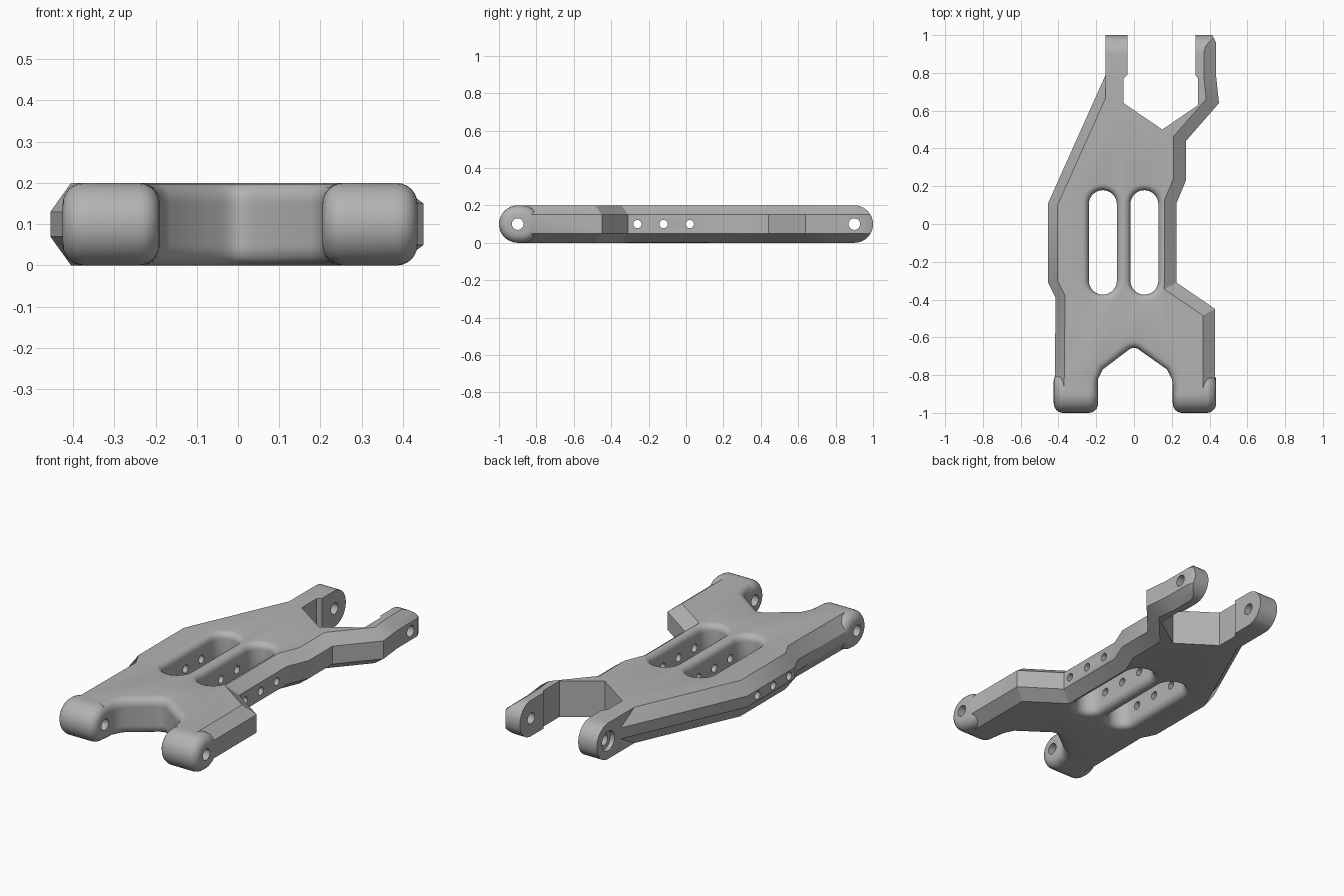
import bpy, bmesh, math
from mathutils import Vector

cube = bpy.data.objects.get("Cube")
if cube:
    bpy.data.objects.remove(cube, do_unlink=True)

T = 0.2  # plate thickness

grey = bpy.data.materials.new("moulded grey")
grey.use_nodes = True
grey.diffuse_color = (0.45, 0.45, 0.45, 1)
grey.node_tree.nodes["Principled BSDF"].inputs["Base Color"].default_value = (0.45, 0.45, 0.45, 1)


def loft(name, rings):
    """Closed solid skinned through equal-length rings of points."""
    bm = bmesh.new()
    loops = [[bm.verts.new(p) for p in ring] for ring in rings]
    n = len(loops[0])
    for a, b in zip(loops, loops[1:]):
        for i in range(n):
            bm.faces.new((a[i], a[(i + 1) % n], b[(i + 1) % n], b[i]))
    bm.faces.new(loops[0][::-1])
    bm.faces.new(loops[-1])
    bmesh.ops.recalc_face_normals(bm, faces=bm.faces)
    mesh = bpy.data.meshes.new(name)
    bm.to_mesh(mesh)
    bm.free()
    ob = bpy.data.objects.new(name, mesh)
    bpy.context.collection.objects.link(ob)
    mesh.materials.append(grey)
    return ob


def fillet(s, r):
    """Inset of a quarter round of radius r at depth s."""
    return r - math.sqrt(r * r - (r - s) ** 2) if s < r else 0


def chamfer(s, w, h):
    return w * max(0, 1 - s / h)


def stadium(r, a, b, steps=16):
    """Slot outline: half circles of radius r about a and b on the second axis."""
    pts = []
    for centre, start in ((b, 0), (a, math.pi)):
        for i in range(steps + 1):
            t = start + math.pi * i / steps
            pts.append((r * math.cos(t), centre + r * math.sin(t)))
    return pts


def combine(target, tool, operation):
    mod = target.modifiers.new(operation, 'BOOLEAN')
    mod.operation, mod.object, mod.solver = operation, tool, 'EXACT'
    graph = bpy.context.evaluated_depsgraph_get()
    mesh = bpy.data.meshes.new_from_object(target.evaluated_get(graph))
    target.modifiers.clear()
    target.data = mesh
    bpy.data.objects.remove(tool, do_unlink=True)


def drill(target, x, y, r, length):
    bpy.ops.mesh.primitive_cylinder_add(vertices=24, radius=r, depth=length,
                                        location=(x, y, T / 2), rotation=(0, math.pi / 2, 0))
    tool = bpy.context.object
    tool.data.materials.append(grey)
    bpy.context.view_layer.update()
    combine(target, tool, 'DIFFERENCE')


# Edge treatments: each gives the inset at a depth below the face
plain = lambda s: 0
lip = lambda s: fillet(s, 0.04)
left = lambda s: chamfer(s, 0.05, 0.07)
right = lambda s: chamfer(s, 0.065, 0.05)
tip = lambda s: chamfer(s, 0.05, 0.05)

# Plan outline, counter-clockwise; the treatment belongs to the edge that follows
outline = [
    (-0.42, -0.885, plain), (-0.195, -0.885, lip), (-0.19, -0.82, lip), (-0.165, -0.77, lip),
    (-0.04, -0.675, lip), (-0.02, -0.66, lip), (0.0, -0.655, lip), (0.02, -0.66, lip),
    (0.04, -0.675, lip), (0.175, -0.77, lip), (0.2, -0.82, lip), (0.21, -0.885, plain),
    (0.43, -0.885, right), (0.43, -0.45, right), (0.225, -0.31, right), (0.225, 0.11, right),
    (0.275, 0.23, right), (0.275, 0.44, right), (0.45, 0.64, right), (0.435, 0.78, right),
    (0.434, 0.96, tip), (0.405, 1.02, plain), (0.325, 1.02, plain), (0.325, 0.79, plain),
    (0.34, 0.77, plain), (0.34, 0.63, plain), (0.15, 0.5, plain), (-0.055, 0.64, plain),
    (-0.055, 0.77, plain), (-0.035, 0.79, plain), (-0.035, 1.02, plain), (-0.15, 1.02, plain),
    (-0.15, 0.79, left), (-0.455, 0.11, left), (-0.455, -0.31, left), (-0.415, -0.39, left),
]


def inset_ring(depth, z):
    """Outline with every edge moved inwards by its own inset."""
    lines = []
    for i, (x, y, rule) in enumerate(outline):
        x2, y2, _ = outline[(i + 1) % len(outline)]
        n = Vector((y - y2, x2 - x)).normalized()
        lines.append((n, n.dot(Vector((x, y))) + rule(depth)))
    ring = []
    for i in range(len(lines)):
        (m, c), (n, d) = lines[i - 1], lines[i]
        det = m.x * n.y - m.y * n.x
        ring.append(((c * n.y - d * m.y) / det, (m.x * d - n.x * c) / det, z))
    return ring


# Main plate
depths = [0, 0.003, 0.01, 0.022, 0.04, 0.05, 0.07]
levels = [(s, s) for s in depths] + [(s, T - s) for s in reversed(depths)]
arm = loft("suspension_arm", [inset_ring(s, z) for s, z in levels])

# Rounded front pivot lugs
R = 0.05
steps = [R * (1 - math.cos(math.pi / 2 * i / 6)) for i in range(7)]
for x0, x1 in ((-0.425, -0.19), (0.205, 0.435)):
    stations = [(s, x0 + s) for s in steps] + [(s, x1 - s) for s in reversed(steps)]
    lug = loft("front_lug", [[(x, y, T / 2 + z) for z, y in
                              stadium(T / 2 - fillet(s, R), -0.9, -0.88)] for s, x in stations])
    combine(arm, lug, 'UNION')

# Round off the rear fork ends
arc = [(0.9 + 0.1 * math.sin(math.pi * i / 20), 0.1 + 0.1 * math.cos(math.pi * i / 20))
       for i in range(21)]
profile = arc + [(0.9, -0.1), (1.2, -0.1), (1.2, 0.3), (0.9, 0.3)]
combine(arm, loft("end_cutter", [[(x, y, z) for y, z in profile] for x in (-1, 1)]), 'DIFFERENCE')

# Two long lightening slots with rounded rims
rim = 0.035
steps = [rim * (1 - math.cos(math.pi / 2 * i / 5)) for i in range(6)]
stations = ([(0, -0.01)] + [(s, s) for s in steps]
            + [(s, T - s) for s in reversed(steps)] + [(0, T + 0.01)])
for cx in (-0.165, 0.055):
    slot = loft("slot_cutter", [[(cx + x, y, z) for x, y in
                                 stadium(0.074 + fillet(s, rim), -0.3, 0.105)]
                                for s, z in stations])
    combine(arm, slot, 'DIFFERENCE')

# Cross holes, pivot pin holes and the rear pin recess
for y in (-0.26, -0.12, 0.02):
    drill(arm, 0, y, 0.022, 2)
for y in (-0.9, 0.9):
    drill(arm, 0, y, 0.031, 2)
drill(arm, -0.15, 0.9, 0.055, 0.05)

bpy.ops.object.select_all(action='DESELECT')
arm.select_set(True)
bpy.context.view_layer.objects.active = arm
bpy.ops.object.shade_smooth_by_angle(angle=math.radians(30))
